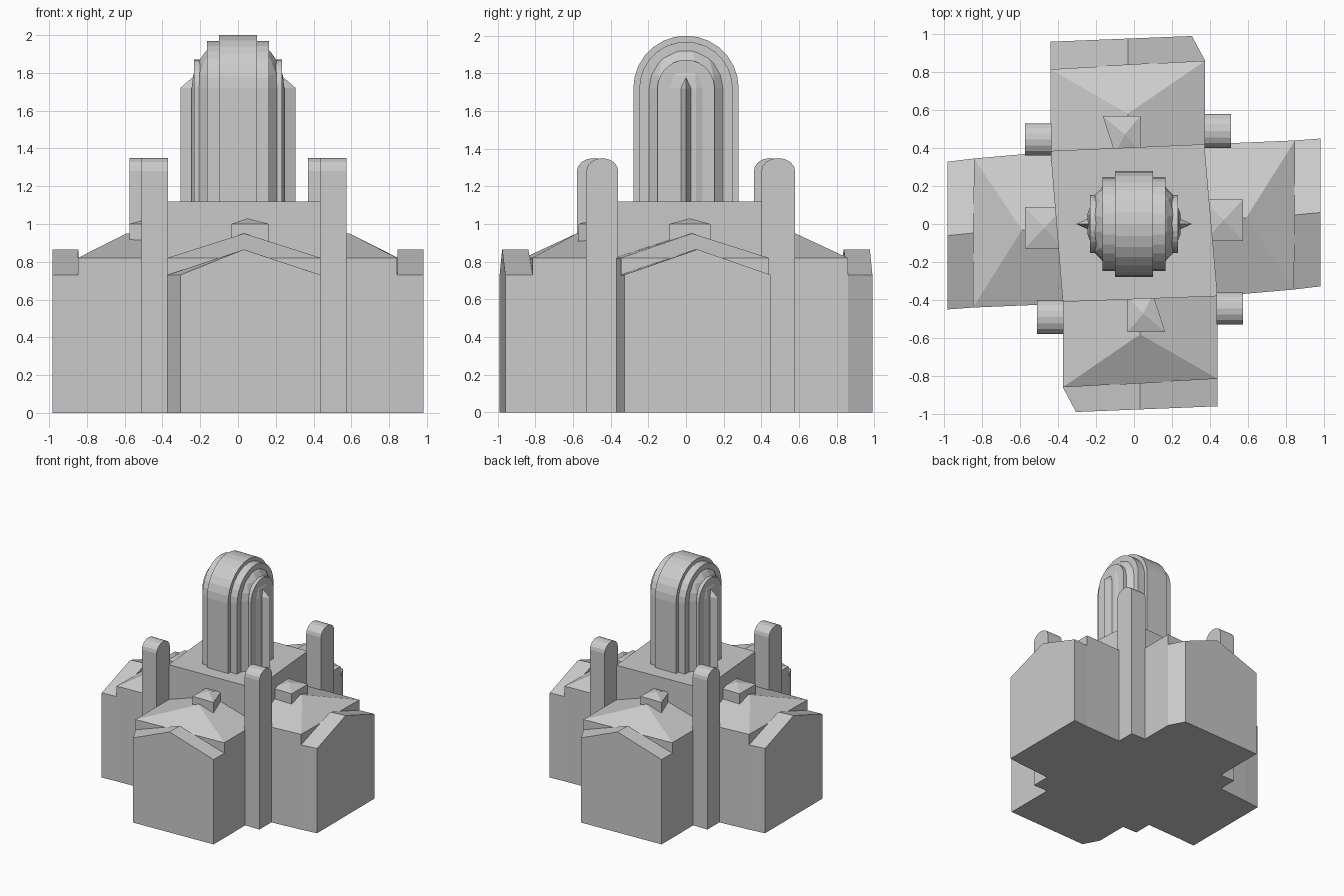
import bpy, bmesh, math

if "Cube" in bpy.data.objects:
    bpy.data.objects.remove(bpy.data.objects["Cube"])

stone = bpy.data.materials.new("pale_grey_stone")
stone.diffuse_color = (0.6, 0.6, 0.6, 1)
stone.use_nodes = True
stone.node_tree.nodes["Principled BSDF"].inputs["Base Color"].default_value = stone.diffuse_color


def solid(name, rings):
    """Loft closed rings of equal length; a final single point makes an apex."""
    bm = bmesh.new()
    vs = [[bm.verts.new(p) for p in r] for r in rings]
    for a, b in zip(vs, vs[1:]):
        n = len(a)
        for i in range(n):
            j = (i + 1) % n
            if len(b) == 1:
                bm.faces.new((a[i], a[j], b[0]))
            else:
                bm.faces.new((a[i], a[j], b[j], b[i]))
    bm.faces.new(vs[0][::-1])
    if len(vs[-1]) > 2:
        bm.faces.new(vs[-1])
    bmesh.ops.recalc_face_normals(bm, faces=bm.faces)
    me = bpy.data.meshes.new(name)
    bm.to_mesh(me)
    bm.free()
    me.materials.append(stone)
    ob = bpy.data.objects.new(name, me)
    bpy.context.collection.objects.link(ob)
    return ob


def at(poly, z):
    return [(x, y, z) for x, y in poly]


def mid(a, b, t=0.5):
    return (a[0] + (b[0] - a[0]) * t, a[1] + (b[1] - a[1]) * t)


def roof(name, quad, e, apex_front, apex_back, r):
    """Hipped or gabled roof over quad (inner-left, outer-left, outer-right, inner-right)."""
    bm = bmesh.new()
    v = [bm.verts.new((x, y, e)) for x, y in quad]
    f = bm.verts.new((*apex_front, r))
    b = bm.verts.new((*apex_back, r))
    for face in ((v[0], v[1], f, b), (v[1], v[2], f), (v[2], v[3], b, f), (v[3], v[0], b), v):
        bm.faces.new(face)
    bmesh.ops.recalc_face_normals(bm, faces=bm.faces)
    me = bpy.data.meshes.new(name)
    bm.to_mesh(me)
    bm.free()
    me.materials.append(stone)
    bpy.context.collection.objects.link(bpy.data.objects.new(name, me))


def arch_prism(name, x0, x1, yc, hw, z0, spring, rise, n=10):
    """Slab along x whose outline in y-z is an upright arch."""
    prof = [(yc - hw, z0), (yc + hw, z0)]
    prof += [(yc + hw * math.cos(math.pi * i / n), spring + rise * math.sin(math.pi * i / n))
             for i in range(n + 1)]
    solid(name, [[(x, y, z) for y, z in prof] for x in (x0, x1)])


# Central crossing block
solid("central_block", [at([(-.375, -.41), (.44, -.38), (.37, .42), (-.44, .385)], z) for z in (0, 1.12)])

# Four wings: inner-left, mid-left, outer-left, outer-right, mid-right, inner-right
front = [(-.375, -.41), (-.375, -.86), (-.305, -.99), (.44, -.96), (.44, -.815), (.44, -.38)]
side = [(.44, -.38), (.843, -.345), (.983, -.328), (.983, .45), (.848, .44), (.37, .42)]
cup_f = [(-.035, -.38), (-.035, -.57), (.165, -.57), (.10, -.37)]
cup_s = [(.37, -.09), (.575, -.09), (.575, .13), (.37, .13)]
for label, s, plan, cup in (("front", 1, front, cup_f), ("back", -1, front, cup_f),
                            ("right", 1, side, cup_s), ("left", -1, side, cup_s)):
    A, B, C, D, E, F = [(s * x, s * y) for x, y in plan]
    cup = [(s * x, s * y) for x, y in cup]
    # main wing and its hipped roof
    solid(label + "_wing", [at([A, B, E, F], z) for z in (0, .82)])
    inner, outer = mid(A, F), mid(B, E)
    roof(label + "_wing_roof", [A, B, E, F], .82, mid(inner, outer, .42), inner, .95)
    # gabled porch on the end
    solid(label + "_porch", [at([B, C, D, E], z) for z in (0, .73)])
    t = .45 if plan is front else .5
    roof(label + "_porch_roof", [B, C, D, E], .73, mid(C, D, t), outer, .865)
    # small roof lantern
    cx, cy = sum(p[0] for p in cup) / 4, sum(p[1] for p in cup) / 4
    solid(label + "_lantern", [at(cup, .83), at(cup, 1.0), [(cx, cy, 1.03)]])

# Four corner turrets with barrel tops
for s, label in ((1, "a"), (-1, "b")):
    for k, (x0, x1, y0, y1) in enumerate(((-.51, -.37, -.58, -.40), (.435, .575, -.53, -.36))):
        arch_prism(f"corner_turret_{label}{k}", s * x0, s * x1, s * (y0 + y1) / 2,
                   (y1 - y0) / 2, 0, 1.28, .07, 8)

# Domed drum: faceted core plus stepped arched slabs
N = 16


def ring(k, z):
    return [(.25 * k * math.cos(2 * math.pi * (i + .5) / N), .27 * k * math.sin(2 * math.pi * (i + .5) / N), z)
            for i in range(N)]


dome = [ring(math.cos(a), 1.72 + .27 * math.sin(a)) for a in [math.pi / 2 * i / 6 for i in range(6)]]
solid("dome_core", [ring(1, 1.1)] + dome + [[(0, 0, 1.995)]])
for k, (hx, hy) in enumerate(((.10, .28), (.165, .248), (.232, .152))):
    arch_prism(f"dome_rib_slab_{k}", -hx, hx, 0, hy, 1.1, 1.72, hy, 14)

# Pointed side fins on the drum
for s in (1, -1):
    tri = [(s * .225, -.036), (s * .305, 0), (s * .225, .036)]
    solid("drum_fin", [at(tri, 1.1), at(tri, 1.72), [(s * .225, 0, 1.79)]])
